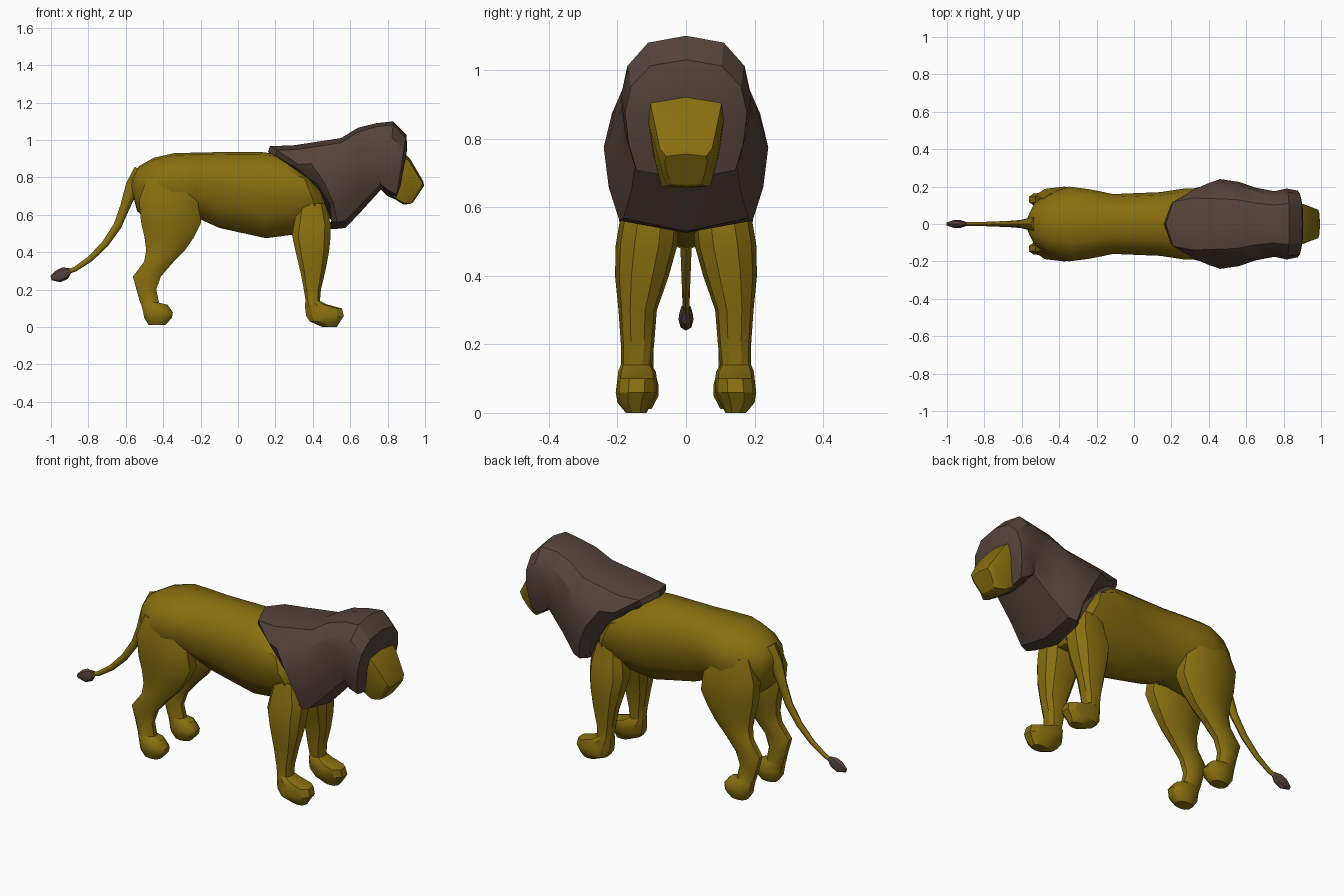
import bpy, bmesh, math
from mathutils import Vector


def material(name, rgb):
    m = bpy.data.materials.new(name)
    m.diffuse_color = (*rgb, 1)
    return m


FUR = material("fur", (0.25, 0.16, 0.005))
MANE = material("mane_brown", (0.09, 0.055, 0.042))


def loft(name, rings, mat, angle=30, mirror=False):
    """Skin a list of equal-sized point rings and cap both ends."""
    bm = bmesh.new()
    loops = [[bm.verts.new(p) for p in r] for r in rings]
    n = len(loops[0])
    for a, b in zip(loops, loops[1:]):
        for i in range(n):
            j = (i + 1) % n
            bm.faces.new((a[i], a[j], b[j], b[i]))
    bm.faces.new(loops[0])
    bm.faces.new(loops[-1])
    bmesh.ops.recalc_face_normals(bm, faces=bm.faces)
    me = bpy.data.meshes.new(name)
    bm.to_mesh(me)
    bm.free()
    me.materials.append(mat)
    ob = bpy.data.objects.new(name, me)
    bpy.context.collection.objects.link(ob)
    if mirror:
        ob.modifiers.new("mirror", 'MIRROR').use_axis = (False, True, False)
    bpy.ops.object.select_all(action='DESELECT')
    ob.select_set(True)
    bpy.context.view_layer.objects.active = ob
    bpy.ops.object.shade_smooth_by_angle(angle=math.radians(angle))
    return ob


def section(half, tx, tz, bx, bz, w, bow=0):
    """Symmetric ring between a top and a bottom point; half = (across, up) pairs."""
    full = half + [(-u, v) for u, v in reversed(half[1:-1])]
    return [(bx + (tx - bx) * v + bow * 4 * v * (1 - v), u * w, bz + (tz - bz) * v)
            for u, v in full]


def leg_ring(z, x0, x1, y0, y1, n=10):
    pts = []
    for i in range(n):
        a = 2 * math.pi * (i + 0.5) / n
        c, s = math.cos(a), math.sin(a)
        c, s = (math.copysign(abs(t) ** 0.8, t) for t in (c, s))
        pts.append(((x0 + x1) / 2 + c * (x1 - x0) / 2,
                    (y0 + y1) / 2 + s * (y1 - y0) / 2, z))
    return pts


def tube(path, n=8):
    """Rings along a path of (x, z, half height, half width)."""
    rings = []
    for i, (x, z, h, w) in enumerate(path):
        p, q = path[max(i - 1, 0)], path[min(i + 1, len(path) - 1)]
        d = Vector((q[0] - p[0], q[1] - p[1])).normalized()
        rings.append([(x - d.y * h * math.sin(t), w * math.cos(t), z + d.x * h * math.sin(t))
                      for t in (2 * math.pi * k / n for k in range(n))])
    return rings


# Torso: top x, top z, bottom x, bottom z, half width
body_half = [(0, 0), (.42, .05), (.85, .28), (1, .58), (.9, .8), (.5, .97), (0, 1)]
torso = [(-.565, .80, -.57, .74, .04), (-.53, .86, -.54, .62, .11),
         (-.45, .905, -.46, .55, .165), (-.34, .93, -.36, .55, .2),
         (-.25, .932, -.21, .58, .185), (-.12, .935, -.10, .53, .16),
         (.13, .935, .15, .475, .17), (.25, .92, .30, .495, .19),
         (.33, .86, .46, .53, .19), (.45, .74, .50, .60, .12)]
loft("torso", [section(body_half, *r) for r in torso], FUR, 40)

# Mane: same layout plus a forward bow at the back edge
mane_half = [(0, 0), (.81, .08), (.94, .3), (1, .56), (.9, .78), (.58, .95), (0, 1)]
mane = [(.16, .935, .49, .54, .18, .12), (.17, .967, .49, .525, .205, .12),
        (.30, .972, .53, .525, .24, .06), (.55, 1.01, .575, .53, .225),
        (.64, 1.065, .66, .62, .195), (.74, 1.09, .765, .735, .175),
        (.83, 1.10, .80, .70, .19), (.90, 1.03, .845, .68, .178),
        (.905, .95, .865, .74, .14)]
loft("mane", [section(mane_half, *r) for r in mane], MANE, 30)

# Face with blunt slanted muzzle
face_half = [(0, 0), (.68, .03), (.85, .3), (1, .7), (.95, .93), (0, 1)]
face = [(.76, .95, .76, .74, .11), (.88, .94, .86, .67, .112), (.92, .90, .885, .655, .105),
        (.99, .78, .92, .658, .08), (.995, .755, .935, .665, .062)]
loft("face", [section(face_half, *r) for r in face], FUR, 25)

# Front legs: z, x range, y range
front = [(.66, .32, .47, .04, .17), (.55, .295, .50, .02, .195), (.49, .285, .50, .025, .205),
         (.40, .305, .49, .05, .207), (.30, .33, .47, .085, .197), (.20, .35, .445, .093, .19),
         (.14, .36, .44, .10, .19), (.12, .355, .48, .088, .198), (.10, .355, .56, .085, .2),
         (.06, .36, .57, .085, .205), (.03, .38, .55, .10, .2), (0, .45, .53, .115, .175)]
loft("front_legs", [leg_ring(*r) for r in front], FUR, 30, True)

# Hind legs
hind = [(.80, -.49, -.26, .06, .17), (.68, -.535, -.21, .04, .2), (.56, -.525, -.19, .04, .195),
        (.48, -.505, -.23, .05, .185), (.41, -.495, -.28, .07, .175), (.35, -.505, -.34, .085, .17),
        (.27, -.565, -.41, .095, .168), (.20, -.545, -.435, .095, .165), (.13, -.525, -.42, .095, .17),
        (.12, -.52, -.375, .09, .18), (.08, -.51, -.345, .08, .19), (.05, -.505, -.35, .08, .19),
        (.012, -.48, -.385, .10, .17)]
loft("hind_legs", [leg_ring(*r) for r in hind], FUR, 40, True)

# Tail and tuft
tail = [(-.51, .83, .05, .05), (-.565, .75, .038, .032), (-.605, .64, .026, .022),
        (-.645, .54, .022, .018), (-.71, .445, .019, .015), (-.79, .365, .016, .012),
        (-.87, .31, .013, .01), (-.92, .292, .012, .01)]
loft("tail", tube(tail), FUR, 45)
tuft = [(-.895, .305, .012, .01), (-.925, .288, .034, .02), (-.96, .272, .034, .022),
        (-1.0, .262, .012, .008)]
loft("tail_tuft", tube(tuft), MANE, 30)
